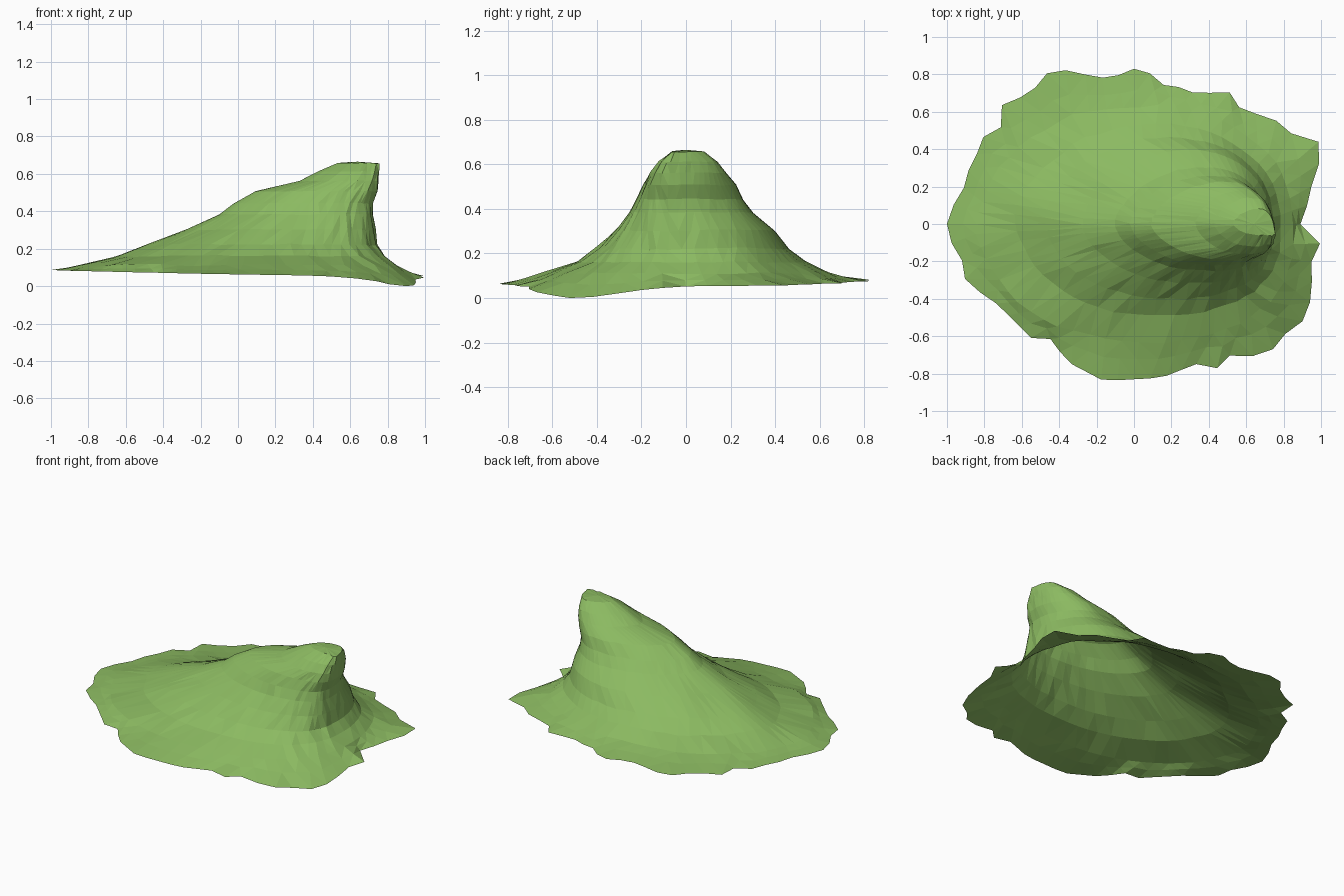
import bpy
import bmesh
import math
import random
from mathutils import Vector, noise

random.seed(4)
cube = bpy.data.objects.get("Cube")
if cube:
    bpy.data.objects.remove(cube, do_unlink=True)

# Ragged ground edge: radius at evenly spaced angles, counter-clockwise from +x
RIM = [.89, .93, .97, 1.04, 1.08, .97, .94, .88, .84, .87, .81, .77, .77, .76, .81,
       .83, .8, .8, .84, .9, .93, .9, .91, .95, .88, .93, .92, .93, .93, .97,
       1, .98, .94, .95, .9, .85, .83, .82, .82, .76, .79, .82, .83, .85, .84,
       .83, .83, .83, .82, .82, .89, .87, .95, 1, 1, 1.04, 1.03, 1, .97, 1]
COUNT = len(RIM)

# Hill contours: height, west x, east x, south y, north y
CONTOURS = [
    (.11, -.84, .86, -.63, .63),
    (.16, -.63, .79, -.49, .535),
    (.22, -.48, .75, -.4, .465),
    (.3, -.275, .735, -.315, .395),
    (.38, -.1, .72, -.25, .305),
    (.44, -.02, .72, -.22, .26),
    (.505, .09, .745, -.19, .225),
    (.56, .33, .75, -.16, .18),
    (.61, .43, .755, -.12, .14),
    (.655, .53, .755, -.06, .08),
]


def rim_point(index):
    """Point on the outer edge, dipping towards the front left corner."""
    angle = math.tau * index / COUNT
    x = RIM[index] * math.cos(angle)
    y = RIM[index] * math.sin(angle)
    dip = .05 * math.exp(-((x - .9) ** 2 + (y + .5) ** 2) / .08)
    return Vector((x, y, .067 - .017 * x + .008 * y - dip))


def contour_point(index, level):
    """Point on a lopsided oval: narrower to the west, squarer at the cliff."""
    z, west, east, south, north = level
    angle = math.tau * index / COUNT
    c, s = math.cos(angle), math.sin(angle)
    steep = min(1, z / .5)
    middle = west + (east - west) * (.48 + .14 * steep)
    if c > 0:
        power = .82 if s < 0 else .92
        x = middle + (east - middle) * c ** power
    else:
        power = 1 + .25 * steep
        x = middle + (middle - west) * c
    y = (north if s > 0 else south) * abs(s) ** power
    y -= .05 * steep * max(c, 0) ** 3
    # Slightly lumpy ground, calmer near the summit
    lump = noise.noise(Vector((x * 5, y * 5, z * 4))) * (1 - .6 * steep)
    push = 1 + .03 * lump
    jitter = random.uniform(-.006, .006) * (1 - .5 * steep)
    return Vector((middle + (x - middle) * push + jitter, y * push - jitter,
                   z + .012 * lump + jitter * .5))


# Terrain sheet, open underneath
rings = [[rim_point(i) for i in range(COUNT)]]
first = [contour_point(i, CONTOURS[0]) for i in range(COUNT)]
between = [a.lerp(b, .55) - Vector((0, 0, .003)) for a, b in zip(rings[0], first)]
rings += [between, first]
rings += [[contour_point(i, level) for i in range(COUNT)] for level in CONTOURS[1:]]

bm = bmesh.new()
verts = [[bm.verts.new(p) for p in ring] for ring in rings]
for lower, upper in zip(verts, verts[1:]):
    for i in range(COUNT):
        j = (i + 1) % COUNT
        bm.faces.new((lower[i], lower[j], upper[j], upper[i]))
summit = bm.verts.new((.64, .0, .663))
for i in range(COUNT):
    bm.faces.new((verts[-1][i], verts[-1][(i + 1) % COUNT], summit))

# Merge crowded points near the summit and break the sheet into facets
bmesh.ops.remove_doubles(bm, verts=bm.verts[:], dist=.018)
bmesh.ops.triangulate(bm, faces=bm.faces[:])
low = min(v.co.z for v in bm.verts)
for v in bm.verts:
    v.co.z -= low

mesh = bpy.data.meshes.new("hill_terrain")
bm.to_mesh(mesh)
bm.free()
hill = bpy.data.objects.new("hill_terrain", mesh)
bpy.context.collection.objects.link(hill)

# Grass colour
grass = bpy.data.materials.new("grass_green")
grass.use_nodes = True
color = (.26, .49, .12, 1)
grass.diffuse_color = color
shader = grass.node_tree.nodes["Principled BSDF"]
shader.inputs["Base Color"].default_value = color
shader.inputs["Roughness"].default_value = .9
mesh.materials.append(grass)
